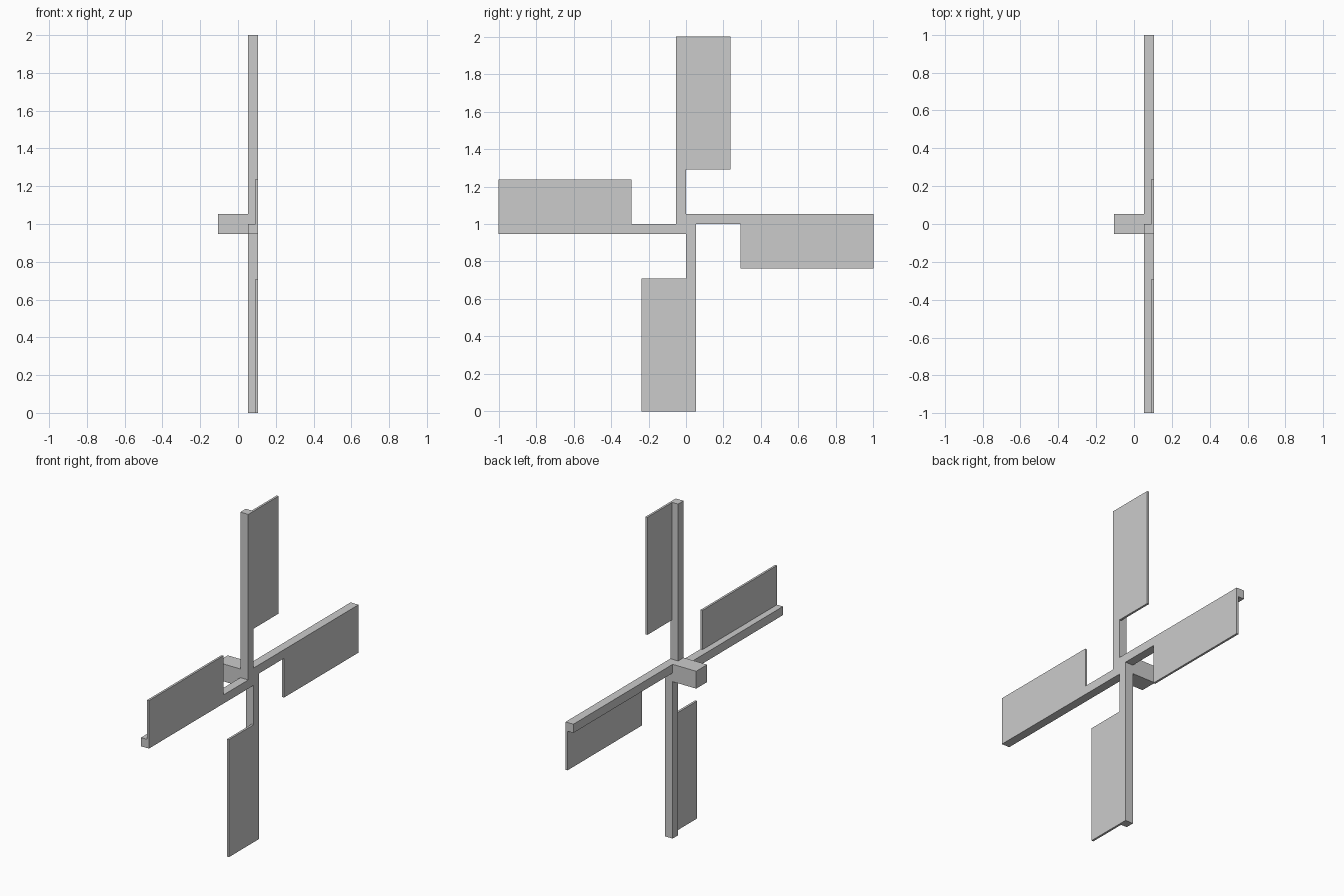
import bpy
from math import pi
from mathutils import Matrix, Vector

if "Cube" in bpy.data.objects:
    bpy.data.objects.remove(bpy.data.objects["Cube"], do_unlink=True)

grey = bpy.data.materials.new("light_grey")
grey.use_nodes = True
colour = (0.6, 0.6, 0.6, 1)
grey.diffuse_color = colour
grey.node_tree.nodes["Principled BSDF"].inputs["Base Color"].default_value = colour

BEAM = 0.0525     # beam width, also half the axle width
FRONT = 0.105     # outer face of the rotor
PLATE = 0.013     # sail thickness
HUB = Matrix.Translation((0, 0, 1))


def box(name, low, high, placement):
    """Box between two corners, given around the hub centre."""
    low, high = Vector(low), Vector(high)
    bpy.ops.mesh.primitive_cube_add(size=1)
    ob = bpy.context.object
    ob.name = ob.data.name = name
    ob.data.transform(placement @ Matrix.Translation((low + high) / 2)
                      @ Matrix.Diagonal((*(high - low), 1)))
    ob.data.materials.append(grey)
    return ob


# Axle behind the rotor
box("axle", (-FRONT, -BEAM, -BEAM), (FRONT - BEAM, BEAM, BEAM), HUB)

# Four beams in a pinwheel, each with a thin sail flush with its outer face
for i, side in enumerate(("top", "back", "bottom", "front")):
    turn = HUB @ Matrix.Rotation(-i * pi / 2, 4, 'X')
    box(side + "_beam", (FRONT - BEAM, -BEAM, 0), (FRONT, 0, 1), turn)
    box(side + "_sail", (FRONT - PLATE, 0, 0.29), (FRONT, 0.237, 1), turn)
